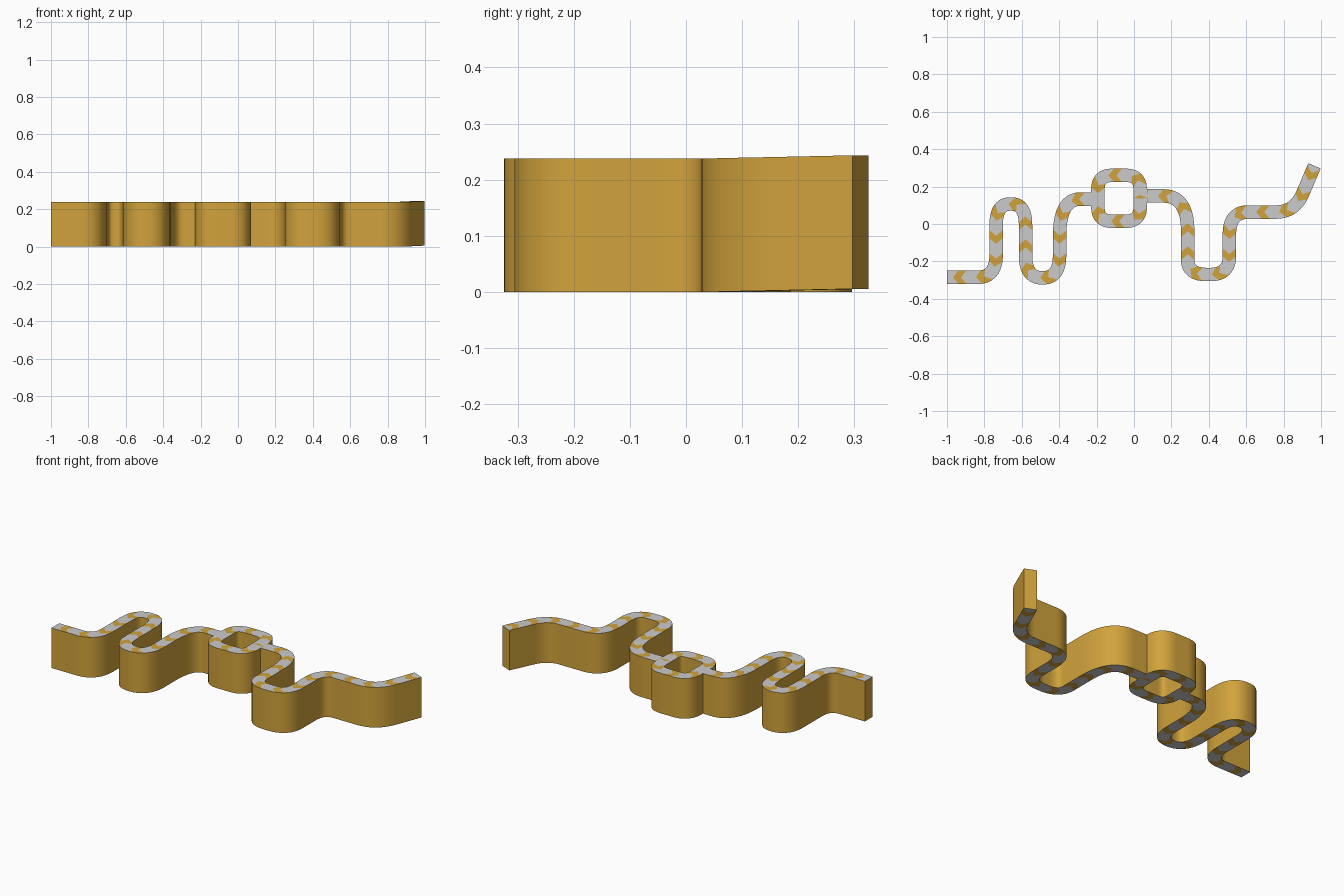
import bpy, bmesh, math
from mathutils import Vector

if "Cube" in bpy.data.objects:
    bpy.data.objects.remove(bpy.data.objects["Cube"])

HEIGHT, HALF, LAG = 0.238, 0.036, 0.03   # wall height, half width, chevron point length
PERIOD, STEPS, BAND = 0.123, 20, 7       # chevron spacing, stations per spacing, tan stations


def material(name, rgb):
    m = bpy.data.materials.new(name)
    m.diffuse_color = (*rgb, 1)
    m.use_nodes = True
    m.node_tree.nodes["Principled BSDF"].inputs["Base Color"].default_value = m.diffuse_color
    return m


TAN = material("tan", (0.64, 0.365, 0.045))
GREY = material("light grey", (0.60, 0.60, 0.60))


def rounded_path(corners):
    """Corners are (x, y) or (x, y, tangent length before, tangent length after)."""
    pts = [Vector(c[:2]) for c in corners]
    out = [pts[0]]
    for i in range(1, len(pts) - 1):
        p = pts[i]
        a = p + (pts[i - 1] - p).normalized() * corners[i][2]
        b = p + (pts[i + 1] - p).normalized() * corners[i][3]
        for k in range(25):
            t = k / 24
            out.append(a * (1 - t) ** 2 + p * 2 * t * (1 - t) + b * t * t)
    out.append(pts[-1])
    return out


def wall(name, corners, first=0.062, caps=(False, False), lift=0.0):
    """Wall along a path; its top and bottom carry chevrons pointing to the start."""
    pts = rounded_path(corners)
    lens = [0.0]
    for a, b in zip(pts, pts[1:]):
        lens.append(lens[-1] + (b - a).length)
    total = lens[-1]

    def at(s):
        s = min(max(s, 0), total)
        for i in range(len(pts) - 1):
            if s <= lens[i + 1] and lens[i + 1] > lens[i]:
                return pts[i].lerp(pts[i + 1], (s - lens[i]) / (lens[i + 1] - lens[i]))
        return pts[-1].copy()

    def edge(s, side):
        s = min(max(s, 0), total)
        d = (at(s + 0.003) - at(s - 0.003)).normalized()
        return at(s) + Vector((-d.y, d.x)) * HALF * side

    def rise(s):
        return lift * min(max((s - total + 0.27) / 0.25, 0), 1)

    bm = bmesh.new()
    step = PERIOD / STEPS
    start = math.floor(-first / step)
    count = math.ceil((total + LAG - first) / step)
    rows = []
    for k in range(start, count + 1):
        s = first + k * step
        row = []
        for z in (0, HEIGHT):
            for p, q in ((edge(s, 1), s), (at(s - LAG), s - LAG), (edge(s, -1), s)):
                row.append(bm.verts.new((p.x, p.y, z + rise(min(max(q, 0), total)))))
        rows.append(row)
    for k, (a, b) in enumerate(zip(rows, rows[1:])):
        grey = (k + start) % STEPS >= BAND
        quads = [(a[3], a[4], b[4], b[3], grey), (a[4], a[5], b[5], b[4], grey),
                 (a[0], b[0], b[1], a[1], grey), (a[1], b[1], b[2], a[2], grey),
                 (a[0], a[3], b[3], b[0], 0), (a[2], b[2], b[5], a[5], 0)]
        for *vs, m in quads:
            bm.faces.new(vs).material_index = int(m)
    # flat end faces
    for r, use in ((rows[0], caps[0]), (rows[-1], caps[1])):
        if use:
            for i in (0, 1):
                bm.faces.new((r[i], r[i + 1], r[i + 4], r[i + 3]))
    bmesh.ops.remove_doubles(bm, verts=bm.verts, dist=1e-5)
    bmesh.ops.recalc_face_normals(bm, faces=bm.faces)
    # make sure the top looks upward
    if sum(f.normal.z for f in bm.faces if f.calc_center_median().z > HEIGHT - 0.001) < 0:
        bmesh.ops.reverse_faces(bm, faces=bm.faces)
    me = bpy.data.meshes.new(name)
    bm.to_mesh(me)
    bm.free()
    me.materials.append(TAN)
    me.materials.append(GREY)
    me.shade_smooth()
    me.set_sharp_from_angle(angle=math.radians(35))
    bpy.context.collection.objects.link(bpy.data.objects.new(name, me))


# winding wall left of the ring
wall("left_wall", [
    (-1.0, -0.285),
    (-0.737, -0.285, 0.10, 0.12),
    (-0.737, 0.107, 0.11, 0.075),
    (-0.58, 0.107, 0.075, 0.11),
    (-0.58, -0.288, 0.12, 0.09),
    (-0.398, -0.288, 0.09, 0.12),
    (-0.398, 0.133, 0.20, 0.11),
    (-0.229, 0.133)], caps=(True, False))

# ring made of an upper and a lower half
for label, y, first in (("upper", 0.26, 0.055), ("lower", 0.015, 0.075)):
    wall("ring_" + label + "_half", [
        (-0.193, 0.14),
        (-0.193, y, 0.075, 0.075),
        (0.033, y, 0.075, 0.075),
        (0.033, 0.14)], first=first)

# winding wall right of the ring, its free end lifted slightly
wall("right_wall", [
    (0.069, 0.15),
    (0.287, 0.15, 0.13, 0.19),
    (0.287, -0.27, 0.08, 0.10),
    (0.51, -0.27, 0.10, 0.10),
    (0.51, 0.064, 0.12, 0.10),
    (0.86, 0.064, 0.10, 0.11),
    (0.965, 0.311)], first=0.09, caps=(False, True), lift=0.005)
